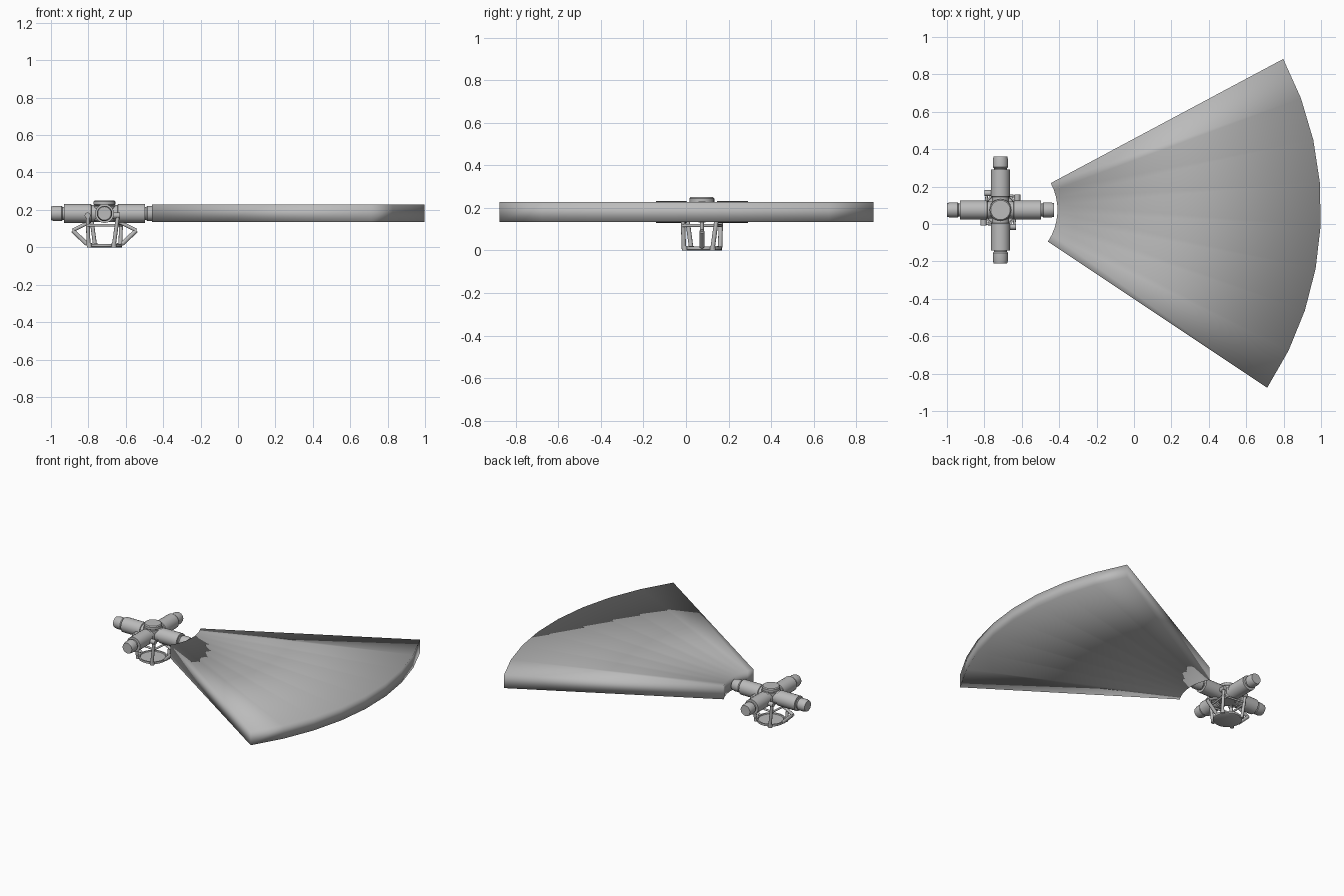
import bpy, bmesh, math
from mathutils import Vector, Matrix

cube = bpy.data.objects.get("Cube")
if cube:
    bpy.data.objects.remove(cube, do_unlink=True)

HUB = Vector((-0.714, 0.075, 0))
ARM_Z = 0.181

grey = bpy.data.materials.new("plain_grey")
grey.use_nodes = True
tone = (0.5, 0.5, 0.5, 1)
grey.diffuse_color = tone
grey.node_tree.nodes["Principled BSDF"].inputs["Base Color"].default_value = tone


def finish(name, bm, sharp=True):
    bmesh.ops.recalc_face_normals(bm, faces=bm.faces)
    mesh = bpy.data.meshes.new(name)
    bm.to_mesh(mesh)
    bm.free()
    mesh.materials.append(grey)
    ob = bpy.data.objects.new(name, mesh)
    bpy.context.collection.objects.link(ob)
    bpy.ops.object.select_all(action='DESELECT')
    ob.select_set(True)
    bpy.context.view_layer.objects.active = ob
    if sharp:
        bpy.ops.object.shade_smooth_by_angle(angle=math.radians(40))
    else:
        bpy.ops.object.shade_smooth()
    return ob


def lathe(name, profile, direction=(0, 0, 1), origin=(0, 0, 0), sides=20):
    """Revolve (radius, distance) pairs about an axis through the hub frame."""
    bm = bmesh.new()
    turn = Vector(direction).to_track_quat('Z', 'Y').to_matrix().to_4x4()
    frame = Matrix.Translation(HUB + Vector(origin)) @ turn
    rings = []
    for r, d in profile:
        angles = [math.tau * i / sides for i in range(sides)]
        rings.append([bm.verts.new(frame @ Vector((r * math.cos(a), r * math.sin(a), d)))
                      for a in angles])
    for low, high in zip(rings, rings[1:]):
        for i in range(sides):
            j = (i + 1) % sides
            bm.faces.new((low[i], low[j], high[j], high[i]))
    bm.faces.new(rings[0])
    bm.faces.new(rings[-1])
    return finish(name, bm)


def rod(name, a, b, radius):
    a, b = Vector(a), Vector(b)
    return lathe(name, [(radius, 0), (radius, (b - a).length)], b - a, a, 10)


# Fan-shaped slab, softly shaded around its rim
bm = bmesh.new()
SEGMENTS = 8
start, end = math.radians(-33.7), math.radians(28.1)
loops = []
for i in range(SEGMENTS + 1):
    a = start + (end - start) * i / SEGMENTS
    ray = Vector((math.cos(a), math.sin(a), 0))
    loops.append([bm.verts.new(HUB + ray * r + Vector((0, 0, z)))
                  for r, z in ((0.305, 0.135), (1.714, 0.135), (1.714, 0.228), (0.305, 0.228))])
for one, two in zip(loops, loops[1:]):
    for k in range(4):
        n = (k + 1) % 4
        bm.faces.new((one[k], one[n], two[n], two[k]))
bm.faces.new(loops[0])
bm.faces.new(loops[-1])
finish("fan_slab", bm, sharp=False)

# Central hub with a raised lid
lathe("hub_body", [(0.05, 0.135), (0.06, 0.145), (0.06, 0.222)], sides=24)
lathe("hub_lid", [(0.05, 0.222), (0.058, 0.228), (0.058, 0.245), (0.052, 0.251)], sides=24)

# Four arms, each with a tube, a neck and a rounded end cap
for i, side in enumerate(("left", "back", "right", "front")):
    a = i * math.pi / 2
    out = Vector((math.cos(a), math.sin(a), 0))
    across = Vector((-out.y, out.x, 0))
    up = Vector((0, 0, ARM_Z))
    lathe(side + "_arm_tube", [(0.045, 0.03), (0.045, 0.07), (0.051, 0.072), (0.051, 0.216)],
          out, up)
    lathe(side + "_arm_cap", [(0.034, 0.21), (0.034, 0.223), (0.041, 0.23),
                              (0.041, 0.268), (0.036, 0.286)], out, up)
    # Leg beside each arm, standing on the base plate
    top = out * 0.09 + across * 0.072 + Vector((0, 0, 0.17))
    foot = out * 0.085 + across * 0.05 + Vector((0, 0, 0.008))
    rod(side + "_leg", top, foot, 0.0105)
    rod(side + "_leg_bracket", top - across * 0.03, top + across * 0.012, 0.016)
    # Crossbar joining neighbouring legs
    nxt = -across * 0.09 + out * 0.072
    rod(side + "_crossbar", top - Vector((0, 0, 0.053)),
        nxt + Vector((0, 0, 0.117)), 0.007)

# Angled struts under the two side arms
for side, s in (("left", 1), ("right", -1)):
    elbow = (s * 0.17, 0, 0.09)
    rod(side + "_strut", elbow, (s * 0.095, 0, 0.018), 0.012)
    rod(side + "_strut_link", elbow, (s * 0.08, 0, 0.135), 0.01)

# Round base plate with a raised rim
lathe("base_plate", [(0.085, 0), (0.092, 0.004), (0.092, 0.018), (0.083, 0.018), (0.08, 0.012)],
      sides=28)
for i in range(4):
    a = math.radians(32) + i * math.pi / 2
    spot = (0.095 * math.cos(a), 0.095 * math.sin(a), 0)
    lathe("base_lug", [(0.014, 0), (0.014, 0.022)], origin=spot, sides=10)
